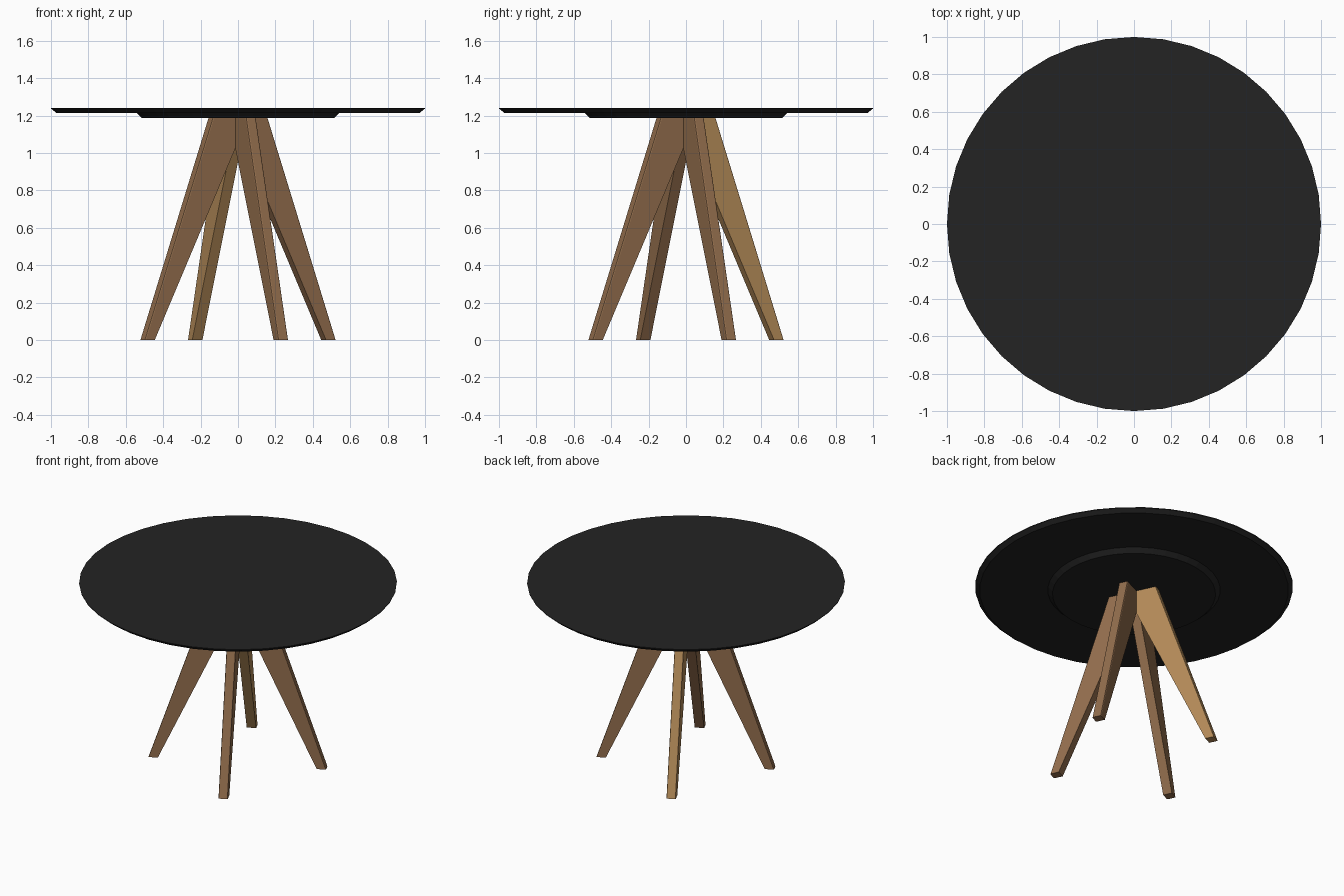
import bpy, bmesh, math
from mathutils import Matrix

if "Cube" in bpy.data.objects:
    bpy.data.objects.remove(bpy.data.objects["Cube"])


def material(name, rgb):
    m = bpy.data.materials.new(name)
    m.diffuse_color = (*rgb, 1)
    m.use_nodes = True
    m.node_tree.nodes["Principled BSDF"].inputs["Base Color"].default_value = m.diffuse_color
    return m


black = material("black_top", (0.017, 0.017, 0.017))
brown = material("brown_wood", (0.29, 0.155, 0.074))
honey = material("honey_wood", (0.46, 0.26, 0.10))


def finish(name, bm, mat):
    bmesh.ops.recalc_face_normals(bm, faces=bm.faces)
    mesh = bpy.data.meshes.new(name)
    bm.to_mesh(mesh)
    bm.free()
    mesh.materials.append(mat)
    ob = bpy.data.objects.new(name, mesh)
    bpy.context.collection.objects.link(ob)
    return ob


def disc(name, rings, mat, sides=40):
    """Solid disc from (radius, z) rings, bottom to top."""
    bm = bmesh.new()
    loops = [[bm.verts.new((r * math.cos(2 * math.pi * i / sides),
                            r * math.sin(2 * math.pi * i / sides), z))
              for i in range(sides)] for r, z in rings]
    for a, b in zip(loops, loops[1:]):
        for i in range(sides):
            j = (i + 1) % sides
            bm.faces.new((a[i], a[j], b[j], b[i]))
    bm.faces.new(loops[0])
    bm.faces.new(loops[-1])
    return finish(name, bm, mat)


# Round top with an undercut rim, and the smaller plate below it
disc("tabletop", [(0.972, 1.215), (0.999, 1.237), (1.0, 1.242)], black)
disc("support_plate", [(0.513, 1.187), (0.543, 1.215)], black)

# Tapered leg profile: (distance from centre, height)
PROFILE = [(0.507, 0), (0.567, 0), (0.163, 1.19), (0.023, 1.19), (0.023, 1.04)]
THICK = 0.06


def leg(name, angle, mat):
    bm = bmesh.new()
    face = bm.faces.new([bm.verts.new((r, -THICK / 2, z)) for r, z in PROFILE])
    ext = bmesh.ops.extrude_face_region(bm, geom=[face])
    verts = [g for g in ext["geom"] if isinstance(g, bmesh.types.BMVert)]
    bmesh.ops.translate(bm, verts=verts, vec=(0, THICK, 0))
    # ease the two long outer edges
    outer = [e for e in bm.edges
             if abs(e.verts[0].co.y - e.verts[1].co.y) < 1e-5
             and sorted(round(v.co.x, 3) for v in e.verts) == [0.163, 0.567]]
    bmesh.ops.bevel(bm, geom=outer, offset=0.008, segments=2, profile=0.5,
                    affect='EDGES')
    bmesh.ops.transform(bm, verts=bm.verts,
                        matrix=Matrix.Rotation(math.radians(angle), 4, 'Z'))
    return finish(name, bm, mat)


# Four legs in a pinwheel, the back one in a lighter wood
for i, side in enumerate(("right", "back", "left", "front")):
    leg(side + "_leg", 25.4 + 90 * i, honey if side == "back" else brown)
